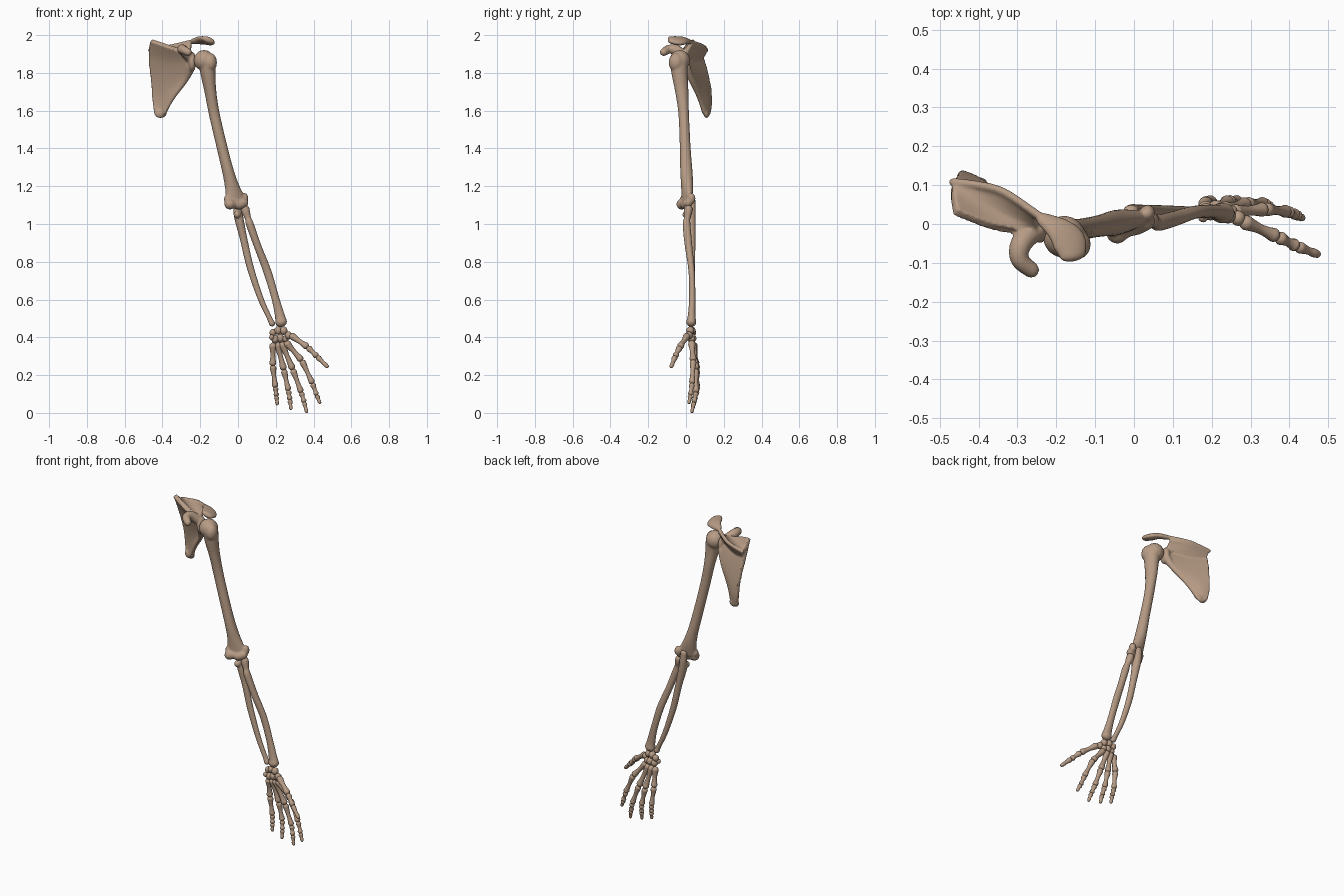
import bpy, bmesh, math
from mathutils import Vector as V, Matrix

mat = bpy.data.materials.new("bone_tan")
mat.diffuse_color = (0.47, 0.33, 0.235, 1)


def spline(pts, n):
    """Catmull-Rom through tuples of any length, n steps per span."""
    out = []
    P = [pts[0]] + list(pts) + [pts[-1]]
    for i in range(1, len(P) - 2):
        for k in range(n):
            t = k / n
            out.append([0.5 * (2 * b + (c - a) * t + (2 * a - 5 * b + 4 * c - d) * t * t
                               + (3 * b - a - 3 * c + d) * t ** 3)
                        for a, b, c, d in zip(P[i - 1], P[i], P[i + 1], P[i + 2])])
    return out + [list(pts[-1])]


def skin(bm, rings):
    """Closed body through equal rings of points."""
    rv = [[bm.verts.new(p) for p in r] for r in rings]
    n = len(rv[0])
    for a, b in zip(rv, rv[1:]):
        for i in range(n):
            bm.faces.new((a[i], a[(i + 1) % n], b[(i + 1) % n], b[i]))
    bm.faces.new(rv[0])
    bm.faces.new(rv[-1])


def tube(bm, pts, side=(1, 0, 0), n=5, seg=16):
    """Round-ended tube; points are (x, y, z, radius along side[, other radius])."""
    S = spline([p if len(p) == 5 else (*p, p[3]) for p in pts], n)
    C = [V(s[:3]) for s in S]
    rings = []

    def ring(c, t, a, b):
        u = V(side) - V(side).dot(t) * t
        u.normalize()
        w = t.cross(u)
        return [c + u * a * math.cos(q) + w * b * math.sin(q)
                for q in (2 * math.pi * k / seg for k in range(seg))]

    last = len(C) - 1
    for i, s in enumerate(S):
        t = (C[min(i + 1, last)] - C[max(i - 1, 0)]).normalized()
        if i in (0, last):
            e = -1 if i == 0 else 1
            r = min(s[3], s[4])
            dome = [ring(C[i] + t * e * r * math.sin(q), t, s[3] * math.cos(q), s[4] * math.cos(q))
                    for q in (0.2 + 1.3 * k / 4 for k in range(5))]
            body = ring(C[i], t, s[3], s[4])
            rings += dome[::-1] + [body] if i == 0 else [body] + dome
        else:
            rings.append(ring(C[i], t, s[3], s[4]))
    skin(bm, rings)


def blob(bm, c, r):
    r = r if isinstance(r, tuple) else (r, r, r)
    bmesh.ops.create_uvsphere(bm, u_segments=16, v_segments=10, radius=1,
                              matrix=Matrix.Translation(c) @ Matrix.Diagonal((*r, 1)))


def sheet(bm, rows, th, n=6):
    """Smooth thick plate through rows of points."""
    R = [spline(r, n) for r in rows]
    cols = [spline(c, n) for c in zip(*R)]
    G = [[V(p) for p in r] for r in zip(*cols)]
    H, W = len(G), len(G[0])
    rings = []
    for i in range(H):
        front, back = [], []
        for j in range(W):
            du = G[i][min(j + 1, W - 1)] - G[i][max(j - 1, 0)]
            dv = G[min(i + 1, H - 1)][j] - G[max(i - 1, 0)][j]
            m = du.cross(dv).normalized() * th / 2
            front.append(G[i][j] + m)
            back.append(G[i][j] - m)
        rings.append(front + back[::-1])
    skin(bm, rings)


def finish(name, bm, voxel=0, smooth=6):
    bmesh.ops.recalc_face_normals(bm, faces=bm.faces)
    for f in bm.faces:
        f.smooth = True
    me = bpy.data.meshes.new(name)
    bm.to_mesh(me)
    bm.free()
    me.materials.append(mat)
    ob = bpy.data.objects.new(name, me)
    bpy.context.collection.objects.link(ob)
    if voxel:   # fuse overlapping pieces into one organic surface
        m = ob.modifiers.new("fuse", 'REMESH')
        m.mode, m.voxel_size, m.use_smooth_shade = 'VOXEL', voxel, True
        s = ob.modifiers.new("soften", 'SMOOTH')
        s.factor, s.iterations = 0.5, smooth
    return ob


# shoulder blade: body plate, spine ridge, acromion, coracoid hook, socket
bm = bmesh.new()
top = [(-.46, .03, 1.973), (-.35, -.012, 1.935), (-.25, -.02, 1.90)]
sheet(bm, [top,
           [(-.47, .085, 1.88), (-.36, .04, 1.86), (-.23, -.01, 1.85)],
           [(-.457, .12, 1.75), (-.38, .085, 1.75), (-.27, .03, 1.77)],
           [(-.45, .13, 1.65), (-.405, .112, 1.65), (-.345, .07, 1.67)],
           [(-.442, .12, 1.582), (-.41, .108, 1.568), (-.378, .093, 1.59)]], .022)
edge = [(-.466, .108, 1.92), (-.40, .1, 1.932), (-.335, .082, 1.945), (-.25, .025, 1.965)]
sheet(bm, [[(-.464, .085, 1.88), (-.40, .06, 1.87), (-.335, .03, 1.875), (-.25, -.005, 1.90)], edge], .02)
# shallow hollow above the spine
sheet(bm, [top, [(-.468, .075, 1.935), (-.35, .03, 1.918), (-.25, .0, 1.92)],
           [(-.466, .105, 1.912), (-.36, .088, 1.93), (-.25, .025, 1.955)]], .024)
tube(bm, [(*p, .011) for p in edge] + [(-.20, -.01, 1.975, .012)])
tube(bm, [(-.235, .012, 1.967, .02, .014), (-.195, -.014, 1.972, .036, .017),
          (-.168, -.045, 1.97, .047, .019), (-.158, -.08, 1.974, .037, .017)], (1, .5, -.45))
tube(bm, [(-.255, -.015, 1.885, .028), (-.29, -.05, 1.92, .028), (-.295, -.09, 1.925, .024),
          (-.265, -.118, 1.91, .021)])
tube(bm, [(-.392, .097, 1.59, .012), (-.345, .07, 1.67, .012), (-.28, .03, 1.76, .015), (-.25, .0, 1.83, .025)])
blob(bm, (-.41, .108, 1.585), (.033, .014, .025))
blob(bm, (-.243, -.015, 1.86), (.022, .035, .052))
finish("shoulder_blade", bm, .005)

# upper arm bone: shaft, head, tubercle, condyles
bm = bmesh.new()
tube(bm, [(-.165, -.038, 1.86, .045, .05), (-.158, -.033, 1.79, .039, .043), (-.146, -.022, 1.7, .031, .036),
          (-.125, -.012, 1.58, .029, .028), (-.083, -.004, 1.4, .029, .029), (-.053, .002, 1.28, .031, .033),
          (-.032, .006, 1.2, .039, .031), (-.013, .005, 1.13, .055, .024)], (1, .35, 0))
blob(bm, (-.18, -.033, 1.866), .055)
blob(bm, (-.147, -.052, 1.855), (.036, .04, .05))
tube(bm, [(-.043, -.022, 1.105, .029), (-.018, -.01, 1.107, .024), (.005, -.003, 1.102, .026),
          (.03, .008, 1.112, .025)], (0, 0, 1))
blob(bm, (-.055, -.012, 1.13), (.02, .02, .026))
blob(bm, (.035, .028, 1.135), (.02, .022, .03))
finish("upper_arm_bone", bm, .005)

# inner forearm bone with elbow hook
bm = bmesh.new()
tube(bm, [(-.008, .034, 1.135, .02, .015), (-.003, .032, 1.08, .022, .02), (.005, .025, 1.03, .024, .026),
          (.03, .03, .92, .02, .02), (.065, .032, .77, .019, .017), (.118, .032, .61, .016, .015),
          (.165, .031, .505, .014, .014), (.18, .031, .474, .017, .018)])
blob(bm, (-.004, .003, 1.05), (.02, .022, .02))
finish("inner_forearm_bone", bm, .004)

# outer forearm bone with round head and broad wrist end
bm = bmesh.new()
tube(bm, [(.038, .012, 1.078, .023), (.043, .01, 1.06, .022), (.053, .006, 1.03, .017),
          (.064, .003, .995, .021), (.105, .014, .88, .02), (.155, .03, .75, .022, .017),
          (.197, .033, .61, .021, .017), (.22, .03, .52, .026, .02), (.228, .028, .482, .032, .027)])
finish("outer_forearm_bone", bm, .004)

# wrist bones
for i, (x, y, z, r) in enumerate([(.242, .022, .435, .02), (.212, .03, .436, .02), (.185, .035, .425, .018),
                                  (.178, .018, .4, .013), (.268, .015, .41, .019), (.25, .03, .392, .017),
                                  (.224, .033, .395, .021), (.197, .03, .39, .02)]):
    bm = bmesh.new()
    blob(bm, (x, y, z), (r, r * 1.05, r * 1.1))
    finish(f"wrist_bone_{i + 1}", bm)

# fingers: joint positions from hand root to tip
fingers = {
    "thumb": [(.278, .008, .412), (.37, -.033, .347), (.42, -.058, .297), (.478, -.08, .24)],
    "index_finger": [(.252, .03, .376), (.338, .038, .277), (.395, .032, .155), (.417, .024, .093), (.436, .014, .048)],
    "middle_finger": [(.23, .037, .372), (.29, .052, .23), (.335, .053, .108), (.351, .042, .055), (.365, .03, .0)],
    "ring_finger": [(.207, .04, .37), (.243, .057, .228), (.267, .058, .118), (.275, .046, .068), (.281, .034, .016)],
    "little_finger": [(.185, .038, .368), (.184, .054, .25), (.198, .058, .135), (.204, .05, .088), (.208, .042, .04)],
}
for name, J in fingers.items():
    bm = bmesh.new()
    for k, (a, b) in enumerate(zip(J, J[1:])):
        a, b = V(a), V(b)
        r = .0195 - .0021 * k
        d = (b - a).normalized()
        tip = k == len(J) - 2
        a2, b2 = a + d * r * .8, b - d * r * (.65 if tip else .8)
        prof = [(0, 1), (.2, .84), (.5, .66), (.8, .76), (1, .65 if tip else .95)]
        tube(bm, [(*a2.lerp(b2, t), r * s) for t, s in prof], (.9, .1, .4), n=3, seg=14)
    finish(name, bm)
